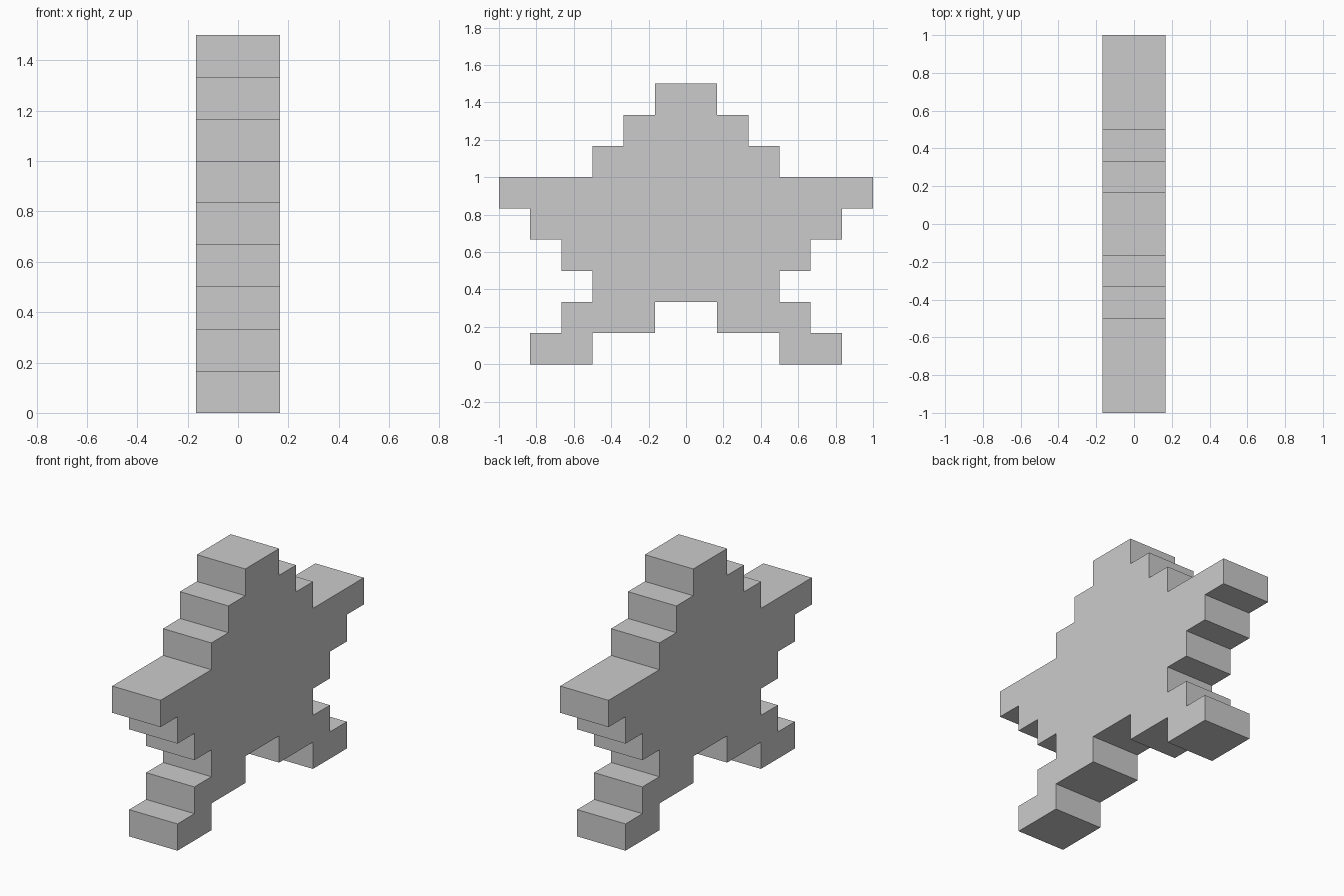
import bpy, bmesh

if "Cube" in bpy.data.objects:
    bpy.data.objects.remove(bpy.data.objects["Cube"])

U = 1 / 6  # one pixel block

# Right half of the stepped star outline (y, z) in blocks, bottom to top
half = [(1, 2), (1, 1), (3, 1), (3, 0), (5, 0), (5, 1), (4, 1), (4, 2),
        (3, 2), (3, 3), (4, 3), (4, 4), (5, 4), (5, 5), (6, 5), (6, 6),
        (3, 6), (3, 7), (2, 7), (2, 8), (1, 8), (1, 9)]
outline = half + [(-y, z) for y, z in reversed(half)]

# Star slab: outline face extruded along x, two blocks thick
bm = bmesh.new()
face = bm.faces.new([bm.verts.new((-U, y * U, z * U)) for y, z in outline])
ext = bmesh.ops.extrude_face_region(bm, geom=[face], use_keep_orig=True)
moved = [g for g in ext["geom"] if isinstance(g, bmesh.types.BMVert)]
bmesh.ops.translate(bm, verts=moved, vec=(2 * U, 0, 0))
bmesh.ops.recalc_face_normals(bm, faces=bm.faces)

mesh = bpy.data.meshes.new("pixel_star")
bm.to_mesh(mesh)
bm.free()
star = bpy.data.objects.new("pixel_star", mesh)
bpy.context.collection.objects.link(star)
